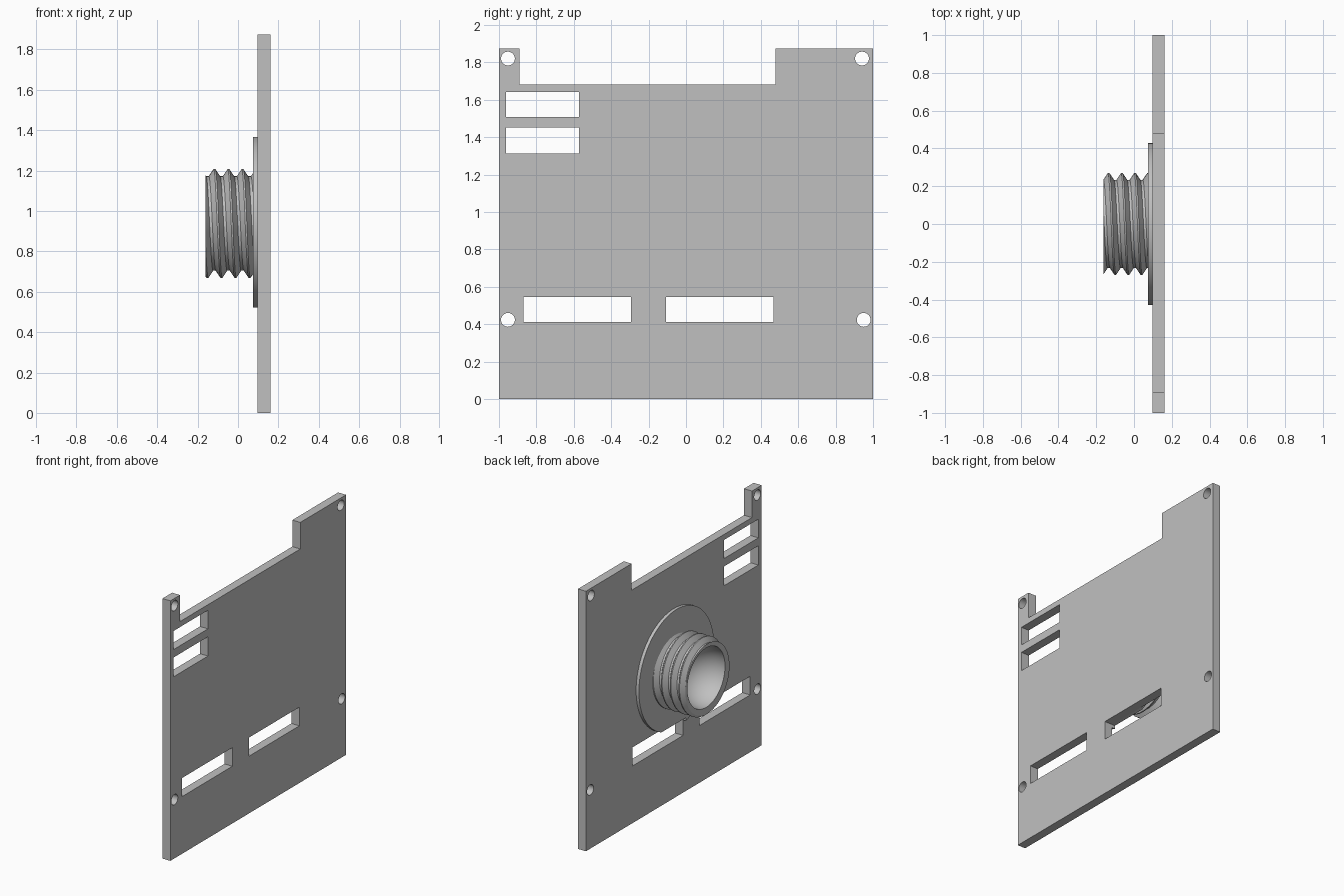
import bpy, bmesh, math

cube = bpy.data.objects.get("Cube")
if cube:
    bpy.data.objects.remove(cube, do_unlink=True)

grey = bpy.data.materials.new("light_grey")
grey.use_nodes = True
grey.diffuse_color = (0.53, 0.53, 0.53, 1)
grey.node_tree.nodes["Principled BSDF"].inputs["Base Color"].default_value = (0.53, 0.53, 0.53, 1)


def add_mesh(name, bm, smooth):
    """Turn a bmesh into a finished grey object."""
    bmesh.ops.remove_doubles(bm, verts=bm.verts, dist=1e-5)
    bmesh.ops.recalc_face_normals(bm, faces=bm.faces)
    mesh = bpy.data.meshes.new(name)
    bm.to_mesh(mesh)
    bm.free()
    mesh.materials.append(grey)
    obj = bpy.data.objects.new(name, mesh)
    bpy.context.collection.objects.link(obj)
    if smooth:
        bpy.ops.object.select_all(action='DESELECT')
        obj.select_set(True)
        bpy.context.view_layer.objects.active = obj
        bpy.ops.object.shade_smooth_by_angle(angle=math.radians(30))
    return obj


def add_sheet(name, loops, x0, x1, smooth=False):
    """Fill closed (y, z) loops, inner ones as holes, between x0 and x1."""
    bm = bmesh.new()
    edges = []
    for loop in loops:
        vs = [bm.verts.new((x0, y, z)) for y, z in loop]
        edges += [bm.edges.new((vs[i - 1], vs[i])) for i in range(len(vs))]
    bmesh.ops.triangle_fill(bm, use_beauty=True, use_dissolve=False,
                            edges=edges, normal=(1, 0, 0))
    ext = bmesh.ops.extrude_face_region(bm, geom=bm.faces[:], use_keep_orig=True)
    moved = [g for g in ext["geom"] if isinstance(g, bmesh.types.BMVert)]
    bmesh.ops.translate(bm, verts=moved, vec=(x1 - x0, 0, 0))
    return add_mesh(name, bm, smooth)


def arc(cy, cz, r, a0, a1, n):
    return [(cy + r * math.cos(a0 + (a1 - a0) * i / n),
             cz + r * math.sin(a0 + (a1 - a0) * i / n)) for i in range(n + 1)]


def rect(y0, y1, z0, z1):
    return [(y0, z0), (y1, z0), (y1, z1), (y0, z1)]


# Board with a notched top edge, four slots and four screw holes
outline = [(-1, 0), (1, 0), (1, 1.873), (0.479, 1.873), (0.479, 1.682),
           (-0.89, 1.682), (-0.89, 1.873), (-1, 1.873)]
slots = [rect(-0.87, -0.294, 0.412, 0.546), rect(-0.107, 0.468, 0.412, 0.546),
         rect(-0.963, -0.572, 1.508, 1.642), rect(-0.963, -0.572, 1.312, 1.451)]
screws = [(-0.952, 1.82), (0.941, 1.82), (-0.952, 0.423), (0.95, 0.423)]
holes = [arc(y, z, 0.037, 0, 2 * math.pi, 32)[:-1] for y, z in screws]
add_sheet("board", [outline] + slots + holes, 0.0975, 0.161, smooth=True)

# Round flange, trimmed where it meets the slot below it
CZ, FR = 0.938, 0.4286
start = math.asin((0.546 - CZ) / FR)
end = 2 * math.pi - math.acos(-0.107 / FR)
flange = arc(0, CZ, FR, start, end, 96) + [(-0.107, 0.546)]
add_sheet("flange", [flange], 0.075, 0.0975, smooth=True)

# Threaded barrel: helical outside, bowl-shaped inside
PITCH, CREST, ROOT, BORE = 0.0695, 0.270, 0.234, 0.214
FRONT, BACK, N = -0.161, 0.09, 96


def thread_radius(x, peak):
    u = abs((x - peak + PITCH / 2) % PITCH - PITCH / 2)
    return CREST - (CREST - ROOT) * min(max((u - 0.004) / 0.024, 0), 1)


bm = bmesh.new()
columns = []
for i in range(N + 1):
    a = 2 * math.pi * i / N
    peak = -0.134 + PITCH * i / N
    # bowl from its centre out to the rim
    profile = [(FRONT + BORE * math.cos(t * math.pi / 32), BORE * math.sin(t * math.pi / 32))
               for t in range(17)]
    # thread roots and crests, clipped to the barrel length
    for k in range(-3, 6):
        for off in (-0.028, -0.004, 0.004, 0.028):
            x = min(max(peak + k * PITCH + off, FRONT), BACK)
            profile.append((x, thread_radius(x, peak)))
    profile.append((BACK, 0))
    columns.append([bm.verts.new((x, r * math.cos(a), CZ + r * math.sin(a)))
                    for x, r in profile])
for c0, c1 in zip(columns, columns[1:]):
    for j in range(len(c0) - 1):
        bm.faces.new((c0[j], c0[j + 1], c1[j + 1], c1[j]))
add_mesh("threaded_barrel", bm, smooth=True)
